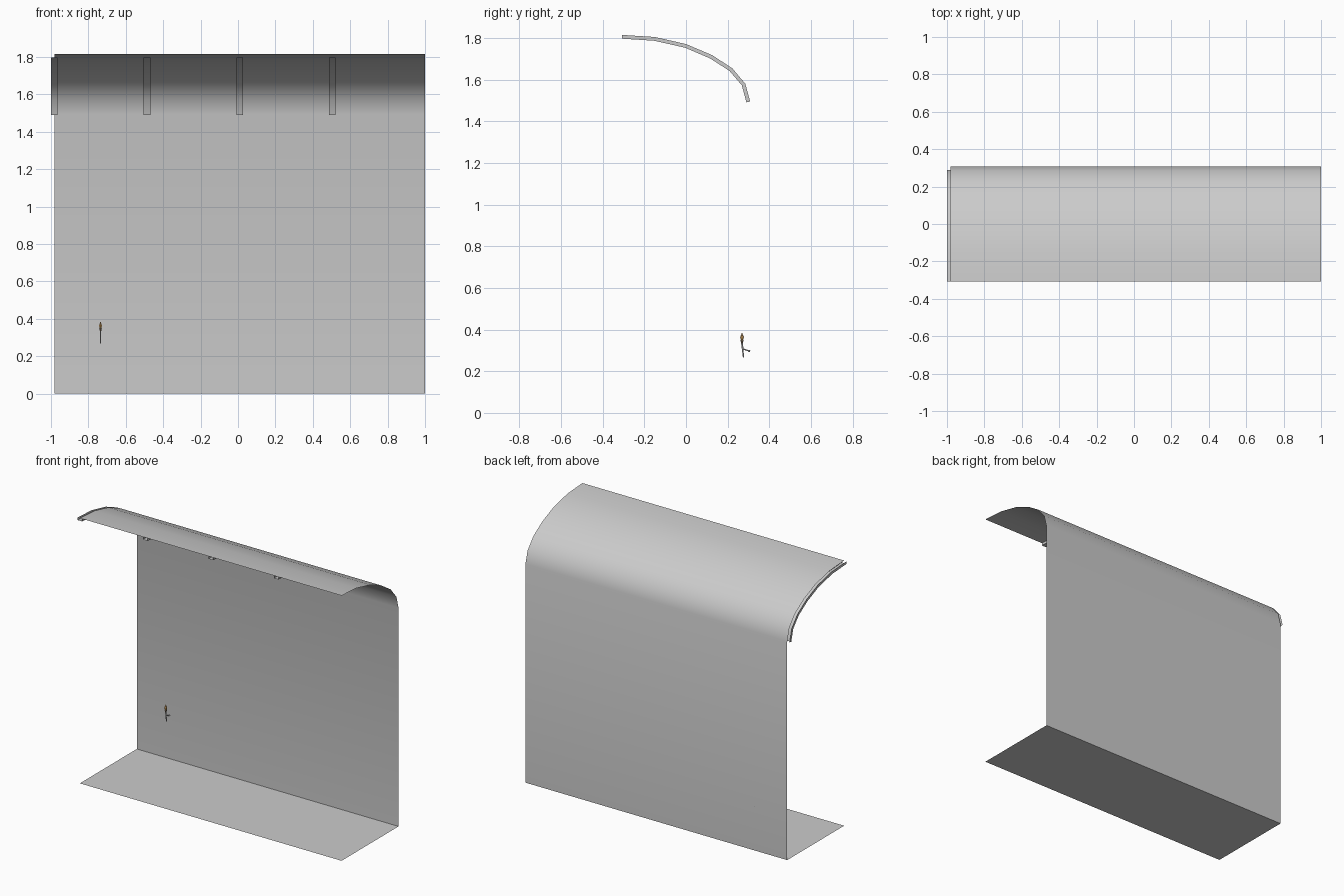
import bpy, bmesh, math
from mathutils import Vector

if "Cube" in bpy.data.objects:
    bpy.data.objects.remove(bpy.data.objects["Cube"])

X0, X1, Y = -0.982, 1.0, 0.308
STEP = (X1 - X0) / 4
# ceiling arc, front edge to top of wall (y, z)
ARC = [(-Y, 1.815), (-0.15, 1.805), (0.0, 1.771), (0.125, 1.718),
       (0.222, 1.655), (0.285, 1.58), (Y, 1.495)]
# same arc, moved inward for the underside of the ribs
INNER = [(-Y, 1.797), (-0.153, 1.787), (-0.006, 1.754), (0.116, 1.702),
         (0.209, 1.642), (0.268, 1.573), (0.290, 1.491)]


def finish(bm, name, smooth=True, color=None):
    me = bpy.data.meshes.new(name)
    bm.to_mesh(me)
    bm.free()
    ob = bpy.data.objects.new(name, me)
    bpy.context.collection.objects.link(ob)
    if color:
        mat = bpy.data.materials.new(name + "_colour")
        mat.diffuse_color = (*color, 1)
        mat.use_nodes = True
        mat.node_tree.nodes["Principled BSDF"].inputs["Base Color"].default_value = mat.diffuse_color
        me.materials.append(mat)
    if smooth:
        bpy.ops.object.select_all(action='DESELECT')
        ob.select_set(True)
        bpy.context.view_layer.objects.active = ob
        bpy.ops.object.shade_smooth_by_angle(angle=math.radians(35))
    return ob


def loft(bm, rows):
    """Quads between successive rows of points."""
    vr = [[bm.verts.new(p) for p in row] for row in rows]
    for a, b in zip(vr, vr[1:]):
        for i in range(len(a) - 1):
            bm.faces.new((a[i], a[i + 1], b[i + 1], b[i]))


def sheet(name, profile):
    bm = bmesh.new()
    xs = [X0 + STEP * i for i in range(5)]
    loft(bm, [[(x, y, z) for x in xs] for y, z in profile])
    return finish(bm, name)


# floor, wall and curved ceiling as single-sided sheets
sheet("floor", [(-Y, 0), (Y, 0)])
sheet("wall_and_ceiling", ARC + [(Y, 0)])

# ribs: open channels hung under each ceiling seam
for i in range(4):
    cx, h = X0 + STEP * i, 0.018
    bm = bmesh.new()
    loft(bm, [[(cx - h, *o), (cx - h, *n), (cx + h, *n), (cx + h, *o)]
              for o, n in zip(ARC, INNER)])
    finish(bm, f"ceiling_rib_{i + 1}")


# wall torch
def rod(name, a, b, r1, r2, sides=6, color=None):
    a, b = Vector(a), Vector(b)
    d = b - a
    bm = bmesh.new()
    bmesh.ops.create_cone(bm, cap_ends=True, segments=sides, radius1=r1,
                          radius2=r2, depth=d.length)
    bm.transform(d.to_track_quat('Z', 'Y').to_matrix().to_4x4())
    bmesh.ops.translate(bm, verts=bm.verts, vec=(a + b) / 2)
    finish(bm, name, False, color)


TX = -0.735
rod("torch_handle", (TX, 0.276, 0.267), (TX, 0.269, 0.336), 0.003, 0.0045)
rod("torch_arm", (TX, 0.272, 0.308), (TX, 0.302, 0.298), 0.003, 0.003)
rod("torch_wall_plate", (TX, 0.302, 0.298), (TX, Y, 0.297), 0.005, 0.005)
rod("torch_cup", (TX, 0.269, 0.334), (TX, 0.269, 0.350), 0.004, 0.008,
    color=(0.30, 0.22, 0.14))
rod("torch_flame_base", (TX, 0.269, 0.348), (TX, 0.269, 0.364), 0.005, 0.009,
    color=(0.75, 0.42, 0.12))
rod("torch_flame_tip", (TX, 0.269, 0.364), (TX, 0.269, 0.386), 0.009, 0.0,
    color=(0.55, 0.32, 0.12))
